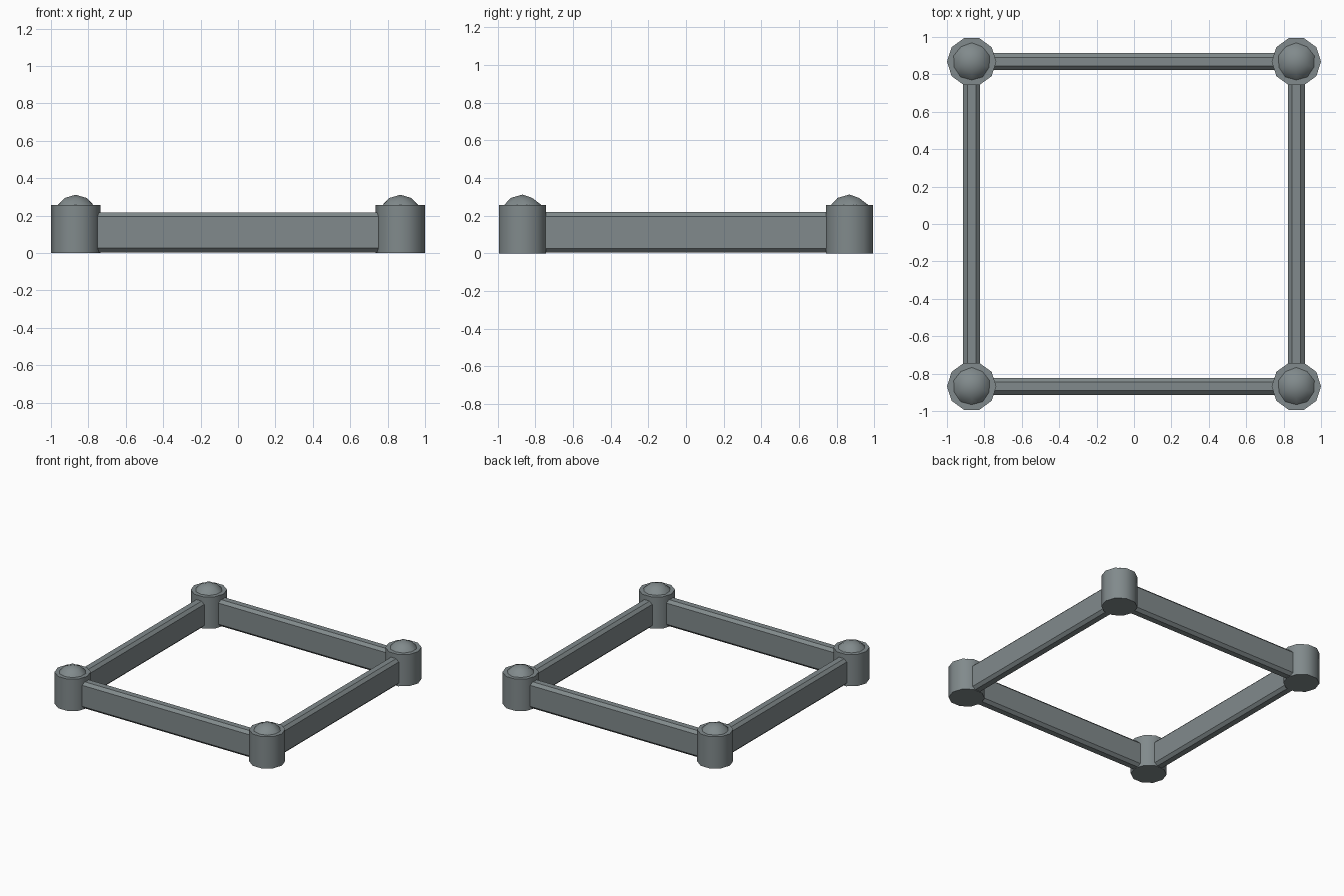
import bpy
import bmesh
from math import radians, cos, sin
from mathutils import Matrix

cube = bpy.data.objects.get("Cube")
if cube:
    bpy.data.objects.remove(cube, do_unlink=True)

CORNER = 0.868      # distance of each post axis from the centre lines
POST_R = 0.132
POST_H = 0.256
CAP_R = 0.12
CAP_TOP = 0.312
RAIL_W, RAIL_LOW, RAIL_TOP, CHAMFER = 0.09, 0.004, 0.218, 0.022

steel = bpy.data.materials.new("blue grey steel")
steel.use_nodes = True
color = (0.22, 0.255, 0.262, 1)
steel.diffuse_color = color
steel.node_tree.nodes["Principled BSDF"].inputs["Base Color"].default_value = color


def add_object(name, bm, location, turn=0, smooth=None):
    mesh = bpy.data.meshes.new(name)
    bmesh.ops.recalc_face_normals(bm, faces=bm.faces)
    bm.to_mesh(mesh)
    bm.free()
    mesh.materials.append(steel)
    obj = bpy.data.objects.new(name, mesh)
    obj.location = location
    obj.rotation_euler.z = turn
    bpy.context.collection.objects.link(obj)
    if smooth:
        bpy.ops.object.select_all(action="DESELECT")
        obj.select_set(True)
        bpy.context.view_layer.objects.active = obj
        bpy.ops.object.shade_smooth_by_angle(angle=radians(smooth))
    return obj


def post(name, x, y):
    # Ten-sided upright
    bm = bmesh.new()
    ring = [bm.verts.new((POST_R * cos(radians(a)), POST_R * sin(radians(a)), 0))
            for a in range(0, 360, 36)]
    base = bm.faces.new(ring)
    top = bmesh.ops.extrude_face_region(bm, geom=[base], use_keep_orig=True)["geom"]
    bmesh.ops.translate(bm, vec=(0, 0, POST_H),
                        verts=[v for v in top if isinstance(v, bmesh.types.BMVert)])
    add_object(name, bm, (x, y, 0), smooth=40)


def cap(name, x, y):
    # Low-poly ball, cut off where it sinks into the post
    bm = bmesh.new()
    bmesh.ops.create_icosphere(bm, subdivisions=2, radius=CAP_R,
                               matrix=Matrix.Rotation(radians(-90), 4, "Z"))
    cut = POST_H - 0.005 - (CAP_TOP - CAP_R)
    bmesh.ops.bisect_plane(bm, geom=bm.verts[:] + bm.edges[:] + bm.faces[:],
                           plane_co=(0, 0, cut), plane_no=(0, 0, 1), clear_inner=True)
    add_object(name, bm, (x, y, CAP_TOP - CAP_R), smooth=30)


def rail(name, x, y, turn):
    # Upright beam with four chamfered long edges
    bm = bmesh.new()
    size = (2 * CORNER, RAIL_W, RAIL_TOP - RAIL_LOW)
    bmesh.ops.create_cube(bm, size=1, matrix=Matrix.Diagonal((*size, 1)))
    long_edges = [e for e in bm.edges
                  if abs(e.verts[0].co.x - e.verts[1].co.x) > 1]
    bmesh.ops.bevel(bm, geom=long_edges, offset=CHAMFER, segments=1, affect="EDGES")
    add_object(name, bm, (x, y, (RAIL_LOW + RAIL_TOP) / 2), turn)


for end, sy in (("front", -1), ("back", 1)):
    for side, sx in (("right", -1), ("left", 1)):
        post(f"{end}_{side}_post", sx * CORNER, sy * CORNER)
        cap(f"{end}_{side}_cap", sx * CORNER, sy * CORNER)
    rail(f"{end}_rail", 0, sy * CORNER, 0)

for side, sx in (("right", -1), ("left", 1)):
    rail(f"{side}_rail", sx * CORNER, 0, radians(90))
